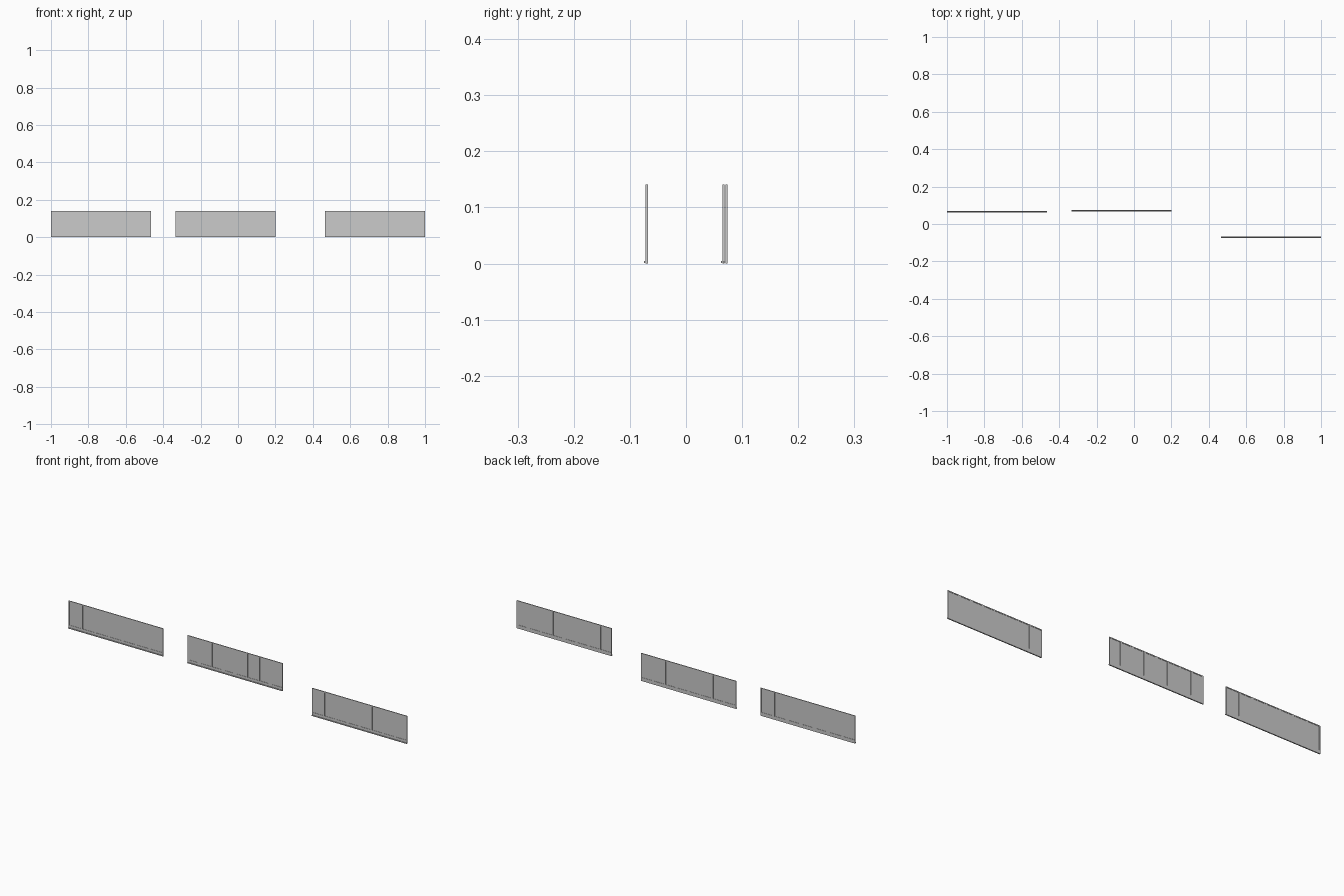
import bpy, bmesh
from mathutils import Matrix, Vector

if "Cube" in bpy.data.objects:
    bpy.data.objects.remove(bpy.data.objects["Cube"])

H = 0.141        # overall height
DEPTH = 0.004    # frame depth
EDGE = 0.005     # outer frame thickness
KICK = 0.018     # top of the bottom rail


def make_object(name, boxes):
    """One object out of boxes given as (x0, x1, y0, y1, z0, z1)."""
    bm = bmesh.new()
    for x0, x1, y0, y1, z0, z1 in boxes:
        centre = Vector(((x0 + x1) / 2, (y0 + y1) / 2, (z0 + z1) / 2))
        scale = Matrix.Diagonal((x1 - x0, y1 - y0, z1 - z0, 1))
        bmesh.ops.create_cube(bm, size=1, matrix=Matrix.Translation(centre) @ scale)
    mesh = bpy.data.meshes.new(name)
    bm.to_mesh(mesh)
    bm.free()
    obj = bpy.data.objects.new(name, mesh)
    bpy.context.collection.objects.link(obj)


def window_wall(label, x0, x1, y, panes):
    f, b = y - DEPTH / 2, y + DEPTH / 2
    # Outer frame: two jambs and a head
    make_object(label + "_outer_frame", [
        (x0, x0 + EDGE, f, b, 0, H),
        (x1 - EDGE, x1, f, b, 0, H),
        (x0 + EDGE, x1 - EDGE, f, b, H - EDGE, H)])
    # Sill lip projecting to the front
    make_object(label + "_sill", [(x0, x1, f - 0.003, f, 0.001, 0.005)])
    # Bottom rail
    make_object(label + "_bottom_rail", [(x0 + EDGE, x1 - EDGE, f, b, 0, KICK)])
    # Mullions between the panes
    step = (x1 - x0) / panes
    make_object(label + "_mullions", [
        (x0 + i * step - 0.005, x0 + i * step + 0.005, f, b, KICK, H - EDGE)
        for i in range(1, panes)])
    # Glass, set back in the middle of the frame
    glass = []
    for i in range(panes):
        left = x0 + i * step + 0.005
        right = x0 + (i + 1) * step - 0.005
        glass.append((left, right, y - 0.0006, y + 0.0006, KICK, H - EDGE))
    make_object(label + "_glass", glass)


# Three separate glazed walls
window_wall("left_wall", -1.0, -0.466, 0.067, 7)
window_wall("middle_wall", -0.333, 0.201, 0.072, 8)
window_wall("right_wall", 0.466, 1.0, -0.070, 8)
